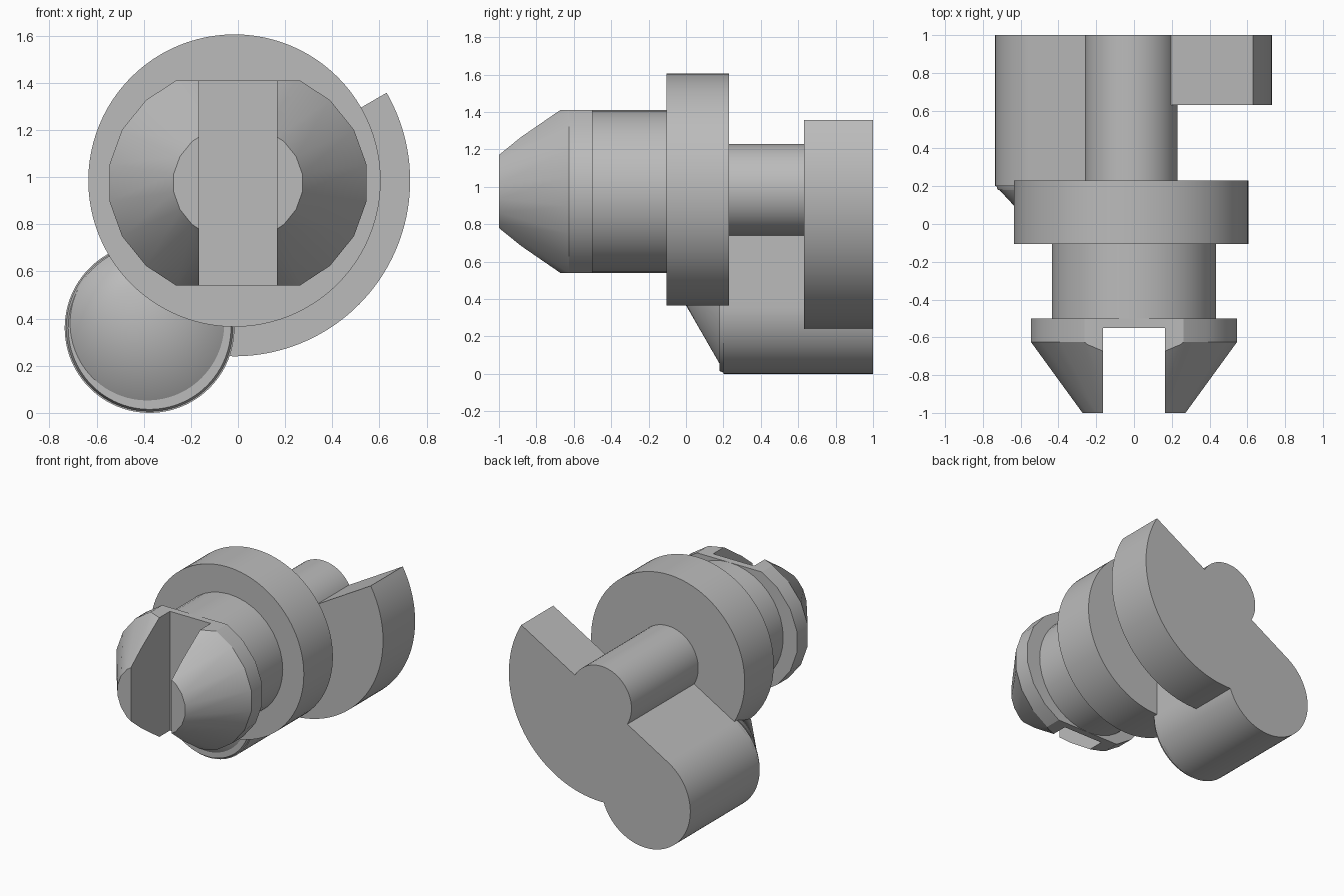
import bpy, bmesh, math
from mathutils import Vector

if "Cube" in bpy.data.objects:
    bpy.data.objects.remove(bpy.data.objects["Cube"])

grey = bpy.data.materials.new("mid_grey")
grey.diffuse_color = (0.5, 0.5, 0.5, 1)
grey.use_nodes = True
grey.node_tree.nodes["Principled BSDF"].inputs["Base Color"].default_value = grey.diffuse_color

CX, CZ = -0.015, 0.985      # shaft axis
LX, LZ, LR = -0.375, 0.36, 0.36   # pin lobe axis and radius


def ring(cx, cz, rx, rz=None, n=96, offset=0.0):
    rz = rx if rz is None else rz
    return [(cx + rx * math.cos(offset + 2 * math.pi * i / n),
             cz + rz * math.sin(offset + 2 * math.pi * i / n)) for i in range(n)]


def arc(cx, cz, r, a0, a1, n):
    return [(cx + r * math.cos(math.radians(a0 + (a1 - a0) * i / n)),
             cz + r * math.sin(math.radians(a0 + (a1 - a0) * i / n))) for i in range(n + 1)]


def loft(name, sections, apex=None, trim=None):
    """Join (y, outline) sections along y; optional apex before the first one."""
    bm = bmesh.new()
    loops = [[bm.verts.new((x, y, z)) for x, z in pts] for y, pts in sections]
    n = len(loops[0])
    for a, b in zip(loops, loops[1:]):
        for i in range(n):
            j = (i + 1) % n
            bm.faces.new((a[i], a[j], b[j], b[i]))
    if apex:
        tip = bm.verts.new(apex)
        for i in range(n):
            bm.faces.new((tip, loops[0][(i + 1) % n], loops[0][i]))
    else:
        bm.faces.new(loops[0])
    bm.faces.new(loops[-1])
    if trim:    # flat top and bottom
        for s in (1, -1):
            res = bmesh.ops.bisect_plane(
                bm, geom=bm.verts[:] + bm.edges[:] + bm.faces[:],
                plane_co=(0, 0, trim[0] + s * trim[1]), plane_no=(0, 0, s), clear_outer=True)
            edges = [e for e in res["geom_cut"] if isinstance(e, bmesh.types.BMEdge)]
            bmesh.ops.holes_fill(bm, edges=edges)
    bmesh.ops.recalc_face_normals(bm, faces=bm.faces[:])
    me = bpy.data.meshes.new(name)
    bm.to_mesh(me)
    bm.free()
    me.materials.append(grey)
    ob = bpy.data.objects.new(name, me)
    bpy.context.collection.objects.link(ob)
    return ob


def smooth(ob):
    bpy.ops.object.select_all(action='DESELECT')
    ob.select_set(True)
    bpy.context.view_layer.objects.active = ob
    bpy.ops.object.shade_smooth_by_angle(angle=math.radians(25))


parts = []

# Collar disc, rear shaft and plug neck
for name, cx, cz, r, y0, y1, n in (("collar", CX, CZ, 0.62, -0.105, 0.23, 96),
                                   ("shaft", CX, CZ, 0.245, 0.2, 1.0, 64),
                                   ("plug_neck", 0, 0.975, 0.435, -0.52, -0.08, 40)):
    o = ring(cx, cz, r, n=n)
    parts.append(loft(name, [(y0, o), (y1, o)]))

# Snap head: tapered oval with flat top and bottom
HN = 20
def oval(a):
    return ring(0, 0.975, a, a * 0.9, HN, math.pi / HN)
head = loft("snap_head", [(-1.0, oval(0.276)), (-0.625, oval(0.552)), (-0.5, oval(0.552))],
            trim=(0.975, 0.435))
parts.append(head)

# Slot through the head
W = 0.165
slot = loft("slot_cutter", [(-1.2, [(-W, 0), (W, 0), (W, 2), (-W, 2)]),
                            (-0.55, [(-W, 0), (W, 0), (W, 2), (-W, 2)])])
slot.hide_render = True
slot.hide_viewport = True
cut = head.modifiers.new("slot", 'BOOLEAN')
cut.operation = 'DIFFERENCE'
cut.solver = 'EXACT'
cut.object = slot

# Fan-shaped cam plate at the rear
fan = [(CX, CZ)] + arc(CX, CZ, 0.745, -110, 30, 60)
parts.append(loft("cam_plate", [(0.63, fan), (1.0, fan)]))

# Lobe arm: both sides run tangent from the shaft axis to the lobe
arm = [(CX, CZ)] + arc(LX, LZ, LR, 120, 360, 64)
parts.append(loft("lobe_arm", [(0.2, arm), (1.0, arm)]))

# Lobe nose: small chamfer, ledge and leaning cone
parts.append(loft("lobe_nose", [(0.18, ring(-0.385, 0.38, 0.327)),
                                (0.18, ring(LX, LZ, 0.345)),
                                (0.215, ring(LX, LZ, LR)),
                                (0.23, ring(LX, LZ, LR))], apex=(-0.455, -0.1, 0.54)))

for ob in parts:
    smooth(ob)
